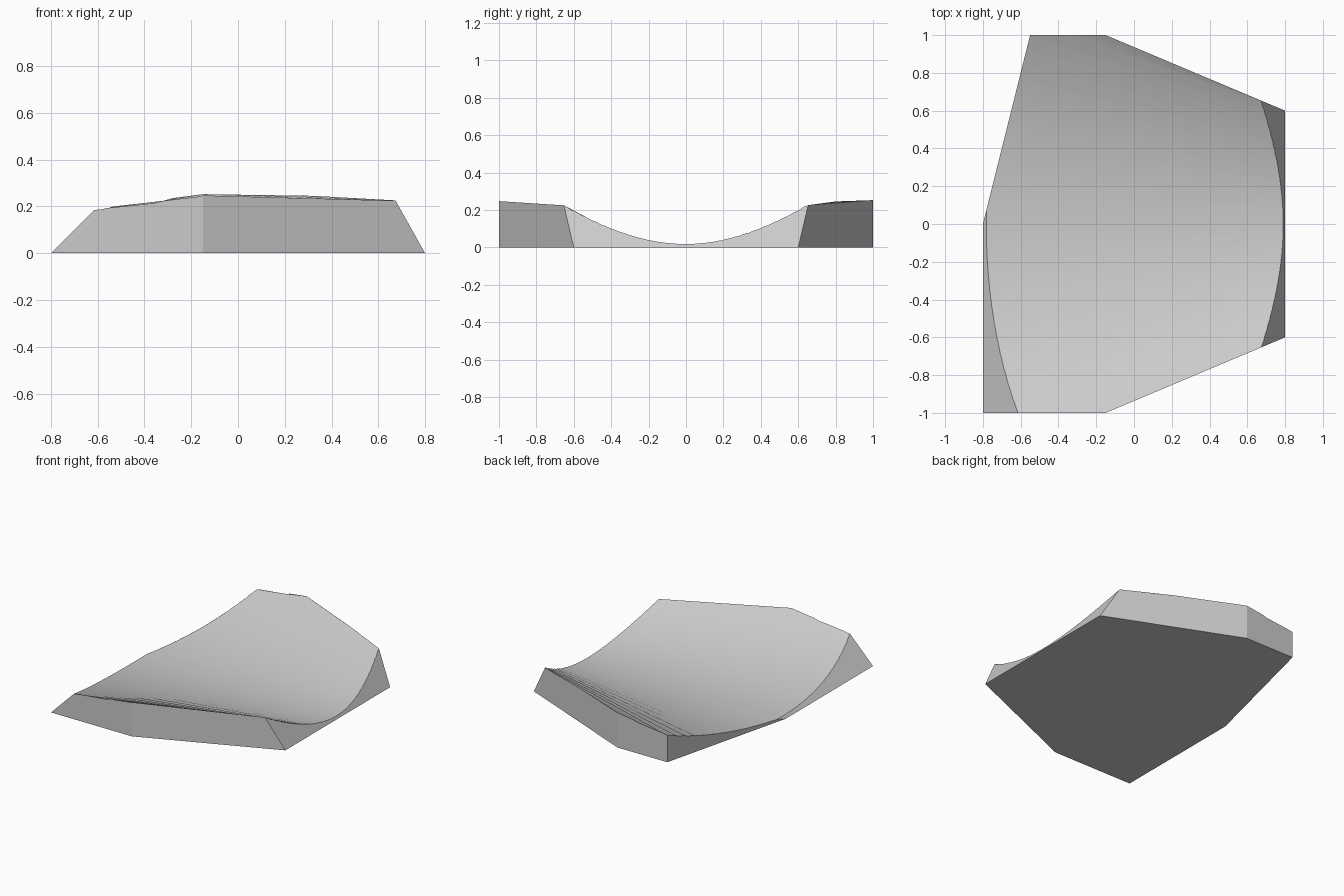
import bpy
import bmesh
from mathutils import Vector

cube = bpy.data.objects.get("Cube")
if cube:
    bpy.data.objects.remove(cube, do_unlink=True)

GREY = (0.6, 0.6, 0.6, 1)
mat = bpy.data.materials.new("plain grey")
mat.use_nodes = True
mat.diffuse_color = GREY
mat.node_tree.nodes["Principled BSDF"].inputs["Base Color"].default_value = GREY


def make_object(name, bm):
    bmesh.ops.recalc_face_normals(bm, faces=bm.faces)
    mesh = bpy.data.meshes.new(name)
    bm.to_mesh(mesh)
    bm.free()
    mesh.materials.append(mat)
    obj = bpy.data.objects.new(name, mesh)
    bpy.context.collection.objects.link(obj)
    return obj


def loft(name, start, end):
    """Closed solid between two matching rings of points."""
    bm = bmesh.new()
    a = [bm.verts.new(p) for p in start]
    b = [bm.verts.new(p) for p in end]
    n = len(a)
    bm.faces.new(a)
    bm.faces.new(b)
    for i in range(n):
        j = (i + 1) % n
        bm.faces.new((a[i], a[j], b[j], b[i]))
    return make_object(name, bm)


# Slab with the seven-sided footprint
outline = [(-0.8, -1), (-0.15, -1), (0.8, -0.6), (0.8, 0.6),
           (-0.15, 1), (-0.55, 1), (-0.8, 0)]
slab = loft("curved_slab", [(x, y, 0) for x, y in outline],
            [(x, y, 0.35) for x, y in outline])

# Slanted end walls, each rising from its bottom edge
bm = bmesh.new()
bm.from_mesh(slab.data)
for edge_x, normal in ((-0.8, Vector((-1, 0, 1))), (0.8, Vector((1, 0, 0.56)))):
    geom = bm.verts[:] + bm.edges[:] + bm.faces[:]
    bmesh.ops.bisect_plane(bm, geom=geom, dist=1e-5, plane_co=(edge_x, 0, 0),
                           plane_no=normal.normalized(), clear_outer=True)
    rim = [e for e in bm.edges if e.is_boundary]
    bmesh.ops.holes_fill(bm, edges=rim)
bmesh.ops.recalc_face_normals(bm, faces=bm.faces)
bm.to_mesh(slab.data)
bm.free()


# Tapered trough that hollows the top: wide on the left, narrow on the right
def trough_ring(x):
    width = 1 + 0.54 * (0.675 - x)
    steps = 36
    ts = [0.9 * (2 * i / steps - 1) for i in range(steps + 1)]
    ring = [(x, t * width, 0.018 + 0.487 * t * t) for t in ts]
    return ring + [(x, 0.9 * width, 0.6), (x, -0.9 * width, 0.6)]


cutter = loft("trough_cutter", trough_ring(-1), trough_ring(1))
cutter.hide_render = True

cut = slab.modifiers.new("hollow top", 'BOOLEAN')
cut.operation = 'DIFFERENCE'
cut.solver = 'EXACT'
cut.object = cutter

bpy.ops.object.select_all(action='DESELECT')
slab.select_set(True)
bpy.context.view_layer.objects.active = slab
bpy.ops.object.modifier_apply(modifier=cut.name)
bpy.data.objects.remove(cutter, do_unlink=True)
bpy.ops.object.shade_smooth_by_angle(angle=0.35)
